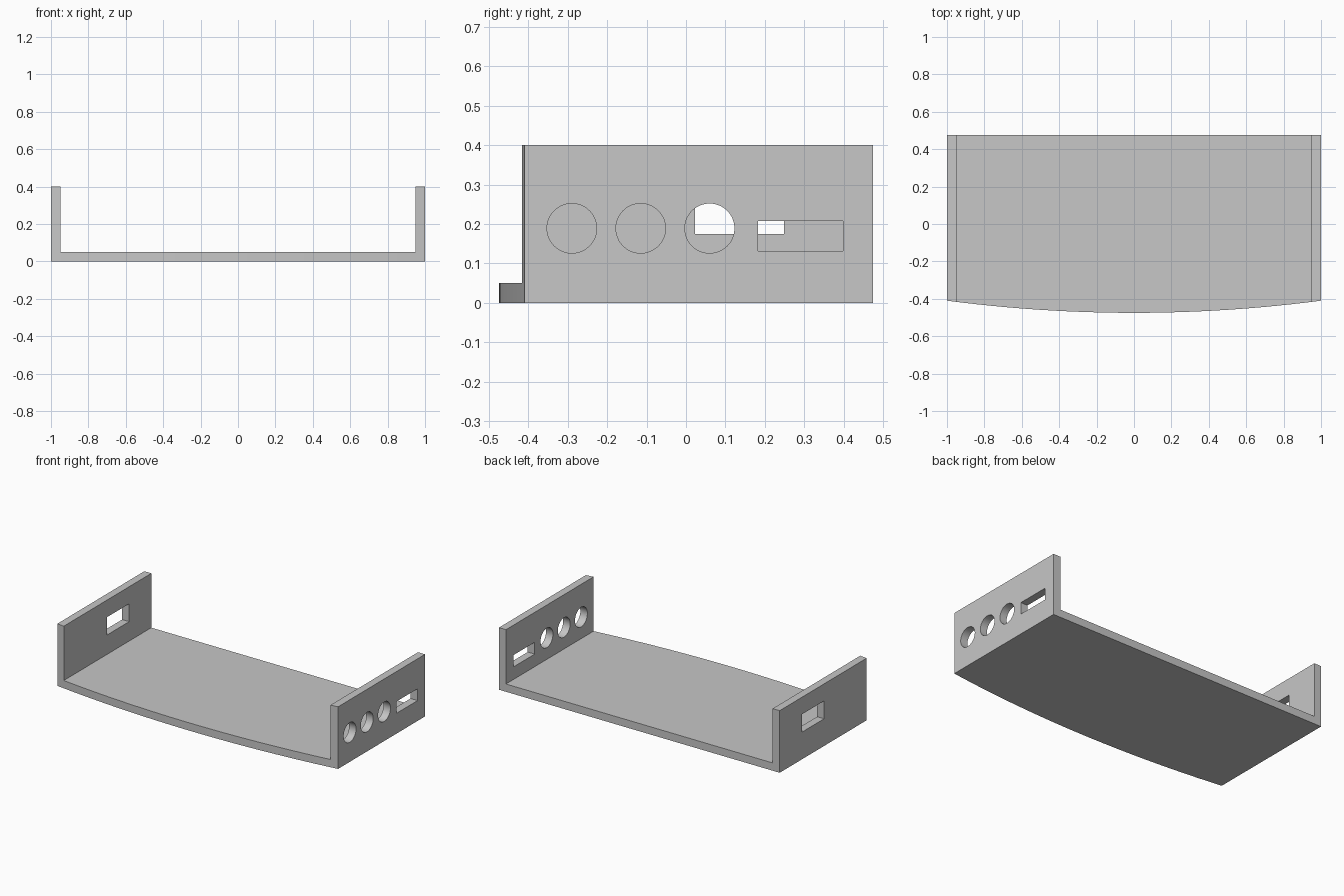
import bpy, bmesh, math
from mathutils import Matrix, Vector

if "Cube" in bpy.data.objects:
    bpy.data.objects.remove(bpy.data.objects["Cube"])

grey = bpy.data.materials.new("plain grey")
grey.use_nodes = True
colour = (0.57, 0.57, 0.57, 1)
grey.diffuse_color = colour
grey.node_tree.nodes["Principled BSDF"].inputs["Base Color"].default_value = colour

HEIGHT, WALL, BACK, BOW = 0.40, 0.05, 0.475, 0.065


def add_object(name, bm):
    bmesh.ops.recalc_face_normals(bm, faces=bm.faces)
    mesh = bpy.data.meshes.new(name)
    bm.to_mesh(mesh)
    bm.free()
    mesh.materials.append(grey)
    obj = bpy.data.objects.new(name, mesh)
    bpy.context.collection.objects.link(obj)
    return obj


def box(name, low, high):
    low, high = Vector(low), Vector(high)
    bm = bmesh.new()
    place = Matrix.Translation((low + high) / 2) @ Matrix.Diagonal((*(high - low), 1))
    bmesh.ops.create_cube(bm, size=1, matrix=place)
    return add_object(name, bm)


def round_cutter(name, y, z, radius):
    bm = bmesh.new()
    place = Matrix.Translation((1 - WALL / 2, y, z)) @ Matrix.Rotation(math.pi / 2, 4, "Y")
    bmesh.ops.create_cone(bm, cap_ends=True, segments=48, radius1=radius,
                          radius2=radius, depth=0.2, matrix=place)
    return add_object(name, bm)


# Solid tray block with a gently bowed front
bm = bmesh.new()
radius = (1 + BOW ** 2) / (2 * BOW)
sweep = math.asin(1 / radius)
steps = 24
outline = [(1, BACK), (-1, BACK)]
for i in range(steps + 1):
    a = sweep * (2 * i / steps - 1)
    outline.append((radius * math.sin(a), -BACK + radius * (1 - math.cos(a))))
base = bm.faces.new([bm.verts.new((x, y, 0)) for x, y in outline])
top = bmesh.ops.extrude_face_region(bm, geom=[base])["geom"]
bmesh.ops.translate(bm, vec=(0, 0, HEIGHT),
                    verts=[v for v in top if isinstance(v, bmesh.types.BMVert)])
tray = add_object("open_tray", bm)

# Open channel between the walls, and the openings through each wall
inner = 1 - WALL
cutters = [
    box("channel_cutter", (-inner, -1, WALL), (inner, 1, 1)),
    box("left_slot_cutter", (0.9, 0.183, 0.131), (1.1, 0.399, 0.207)),
    box("right_window_cutter", (-1.1, 0.023, 0.175), (-0.9, 0.249, 0.29)),
]
for i in range(3):
    cutters.append(round_cutter("round_hole_cutter", -0.29 + 0.175 * i, 0.189, 0.063))

for cutter in cutters:
    cutter.hide_render = True
    cut = tray.modifiers.new(cutter.name, "BOOLEAN")
    cut.operation = "DIFFERENCE"
    cut.solver = "EXACT"
    cut.object = cutter

# Bake the cuts and discard the cutters
bpy.context.view_layer.update()
graph = bpy.context.evaluated_depsgraph_get()
result = bpy.data.meshes.new_from_object(tray.evaluated_get(graph))
tray.modifiers.clear()
tray.data = result
for cutter in cutters:
    bpy.data.objects.remove(cutter)
result.materials.clear()
result.materials.append(grey)
for face in result.polygons:
    face.material_index = 0

bpy.ops.object.select_all(action="DESELECT")
tray.select_set(True)
bpy.context.view_layer.objects.active = tray
bpy.ops.object.shade_smooth_by_angle(angle=math.radians(30))
